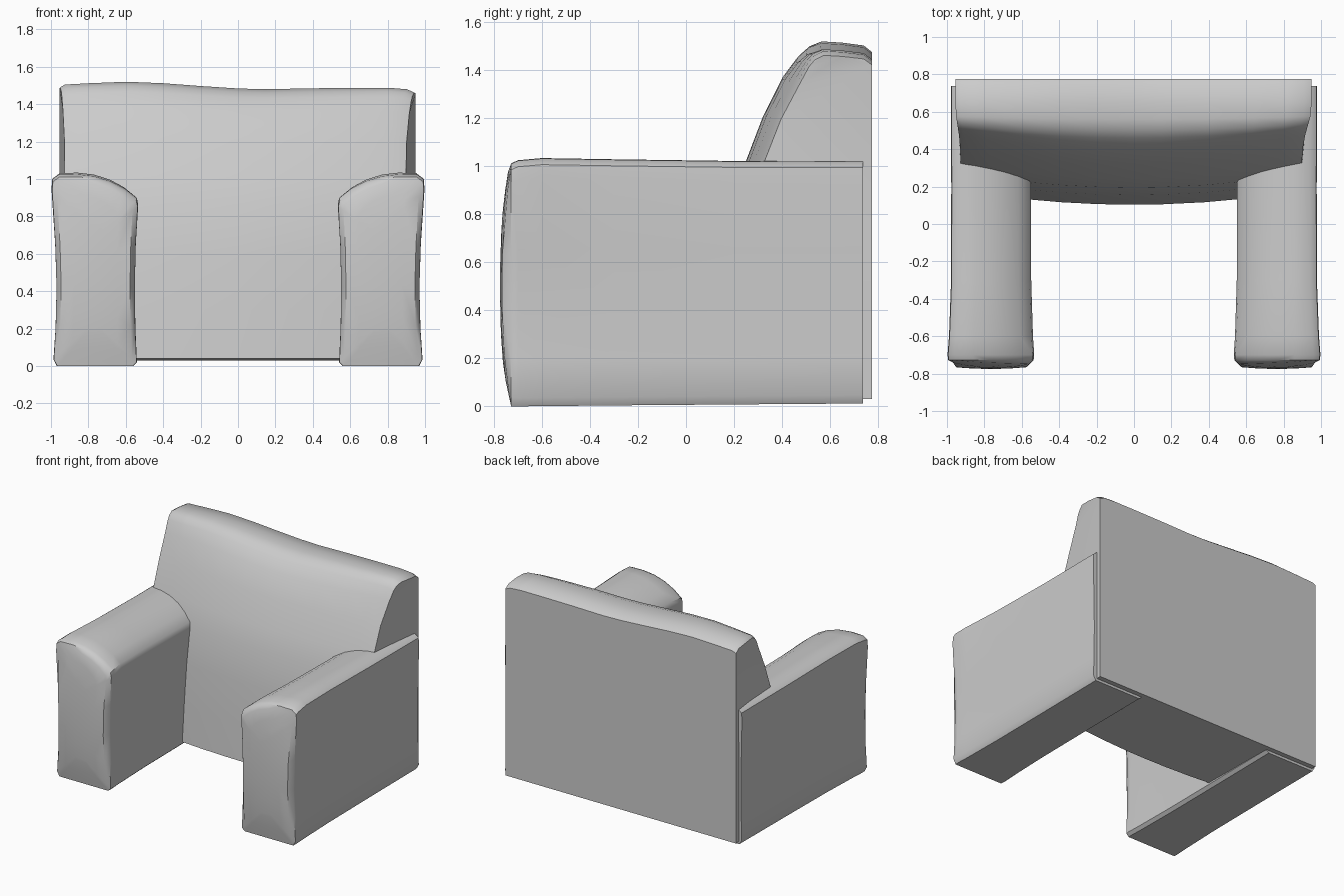
import bpy, bmesh, math

if "Cube" in bpy.data.objects:
    bpy.data.objects.remove(bpy.data.objects["Cube"])


def loft(name, rings, angle):
    """Skin a list of closed rings and cap both ends."""
    bm = bmesh.new()
    vr = [[bm.verts.new(p) for p in r] for r in rings]
    n = len(vr[0])
    for a, b in zip(vr, vr[1:]):
        for i in range(n):
            j = (i + 1) % n
            bm.faces.new((a[i], a[j], b[j], b[i]))
    bm.faces.new(vr[0])
    bm.faces.new(vr[-1])
    bmesh.ops.recalc_face_normals(bm, faces=bm.faces)
    bmesh.ops.triangulate(bm, faces=[f for f in bm.faces if len(f.verts) > 4])
    me = bpy.data.meshes.new(name)
    bm.to_mesh(me)
    bm.free()
    ob = bpy.data.objects.new(name, me)
    bpy.context.collection.objects.link(ob)
    bpy.ops.object.select_all(action='DESELECT')
    ob.select_set(True)
    bpy.context.view_layer.objects.active = ob
    bpy.ops.object.shade_smooth_by_angle(angle=math.radians(angle))
    return ob


# Armrest cross-section (x, z): soft sloping top, square bottom
ARM = [(0.575, 0.0), (0.553, 0.02), (0.552, 0.2), (0.552, 0.42), (0.552, 0.65),
       (0.552, 0.86), (0.562, 0.895), (0.62, 0.945), (0.69, 0.985), (0.77, 1.012),
       (0.85, 1.022), (0.94, 1.020), (0.972, 0.995), (0.975, 0.94), (0.972, 0.65),
       (0.970, 0.42), (0.972, 0.2), (0.975, 0.035), (0.955, 0.0)]
CX, CZ = 0.765, 0.5


def arm_ring(side, y, flare=0.0, dz=0.0, base=0.0):
    ring = []
    for x, z in ARM:
        k = flare * min(1.0, ((z - 0.4) / 0.5) ** 2)
        k *= max(-1, min(1, (x - CX) / 0.2))
        t = z / 1.02
        ring.append((side * (x + k), y, z + dz * t + base * (1 - t)))
    return ring


def cushion_ring(side, rim, k):
    """Shrunken copy of the rim pushed forward to dome the arm front."""
    ring = []
    for x, y, z in rim:
        u, v = (abs(x) - CX) * k, (z - CZ) * (1 - (1 - k) * 0.45)
        ring.append((side * (CX + u), -0.775 + 0.042 * abs(v / 0.52) ** 2.5
                     + 0.012 * abs(u / 0.22) ** 2, CZ + v))
    return ring


for label, side in (("left_arm", -1), ("right_arm", 1)):
    rim = arm_ring(side, -0.728, 0.018, -0.010)
    rings = [cushion_ring(side, rim, k) for k in (0.2, 0.55, 0.88)]
    rings += [rim,
              arm_ring(side, -0.70, 0.022, 0.003),
              arm_ring(side, -0.60, 0.014, 0.012, 0.001),
              arm_ring(side, -0.30, 0.003, 0.007, 0.004),
              arm_ring(side, 0.20, 0.002, 0.0, 0.008),
              arm_ring(side, 0.738, 0.004, 0.0, 0.012)]
    loft(label, rings, 38)

# Backrest side profile (y, z)
BACK = [(0.775, 0.03), (0.775, 0.75), (0.775, 1.475), (0.74, 1.503), (0.65, 1.515),
        (0.56, 1.52), (0.50, 1.50), (0.46, 1.467), (0.40, 1.39), (0.32, 1.225),
        (0.245, 1.02), (0.195, 0.87), (0.155, 0.6), (0.125, 0.3), (0.103, 0.04)]

# Stations along the width: (x, top height)
STATIONS = [(-0.955, 1.490), (-0.93, 1.505), (-0.80, 1.512), (-0.60, 1.520),
            (-0.40, 1.512), (-0.20, 1.497), (0.0, 1.484), (0.15, 1.480),
            (0.40, 1.485), (0.65, 1.487), (0.82, 1.487), (0.91, 1.480), (0.95, 1.462)]


def back_ring(x, top):
    ring = []
    for y, z in BACK:
        front = max(0.0, min(1.0, (0.60 - y) / 0.3))
        yy = y + 0.075 * (x / 0.95) ** 2 * min(1.0, front * 1.5)
        pinch = 0.03 if x < 0 else 0.055
        ring.append((x * (1 - pinch * front), yy, z + (top - 1.52) * (z / 1.52) ** 3))
    return ring


loft("backrest", [back_ring(x, t) for x, t in STATIONS], 40)
